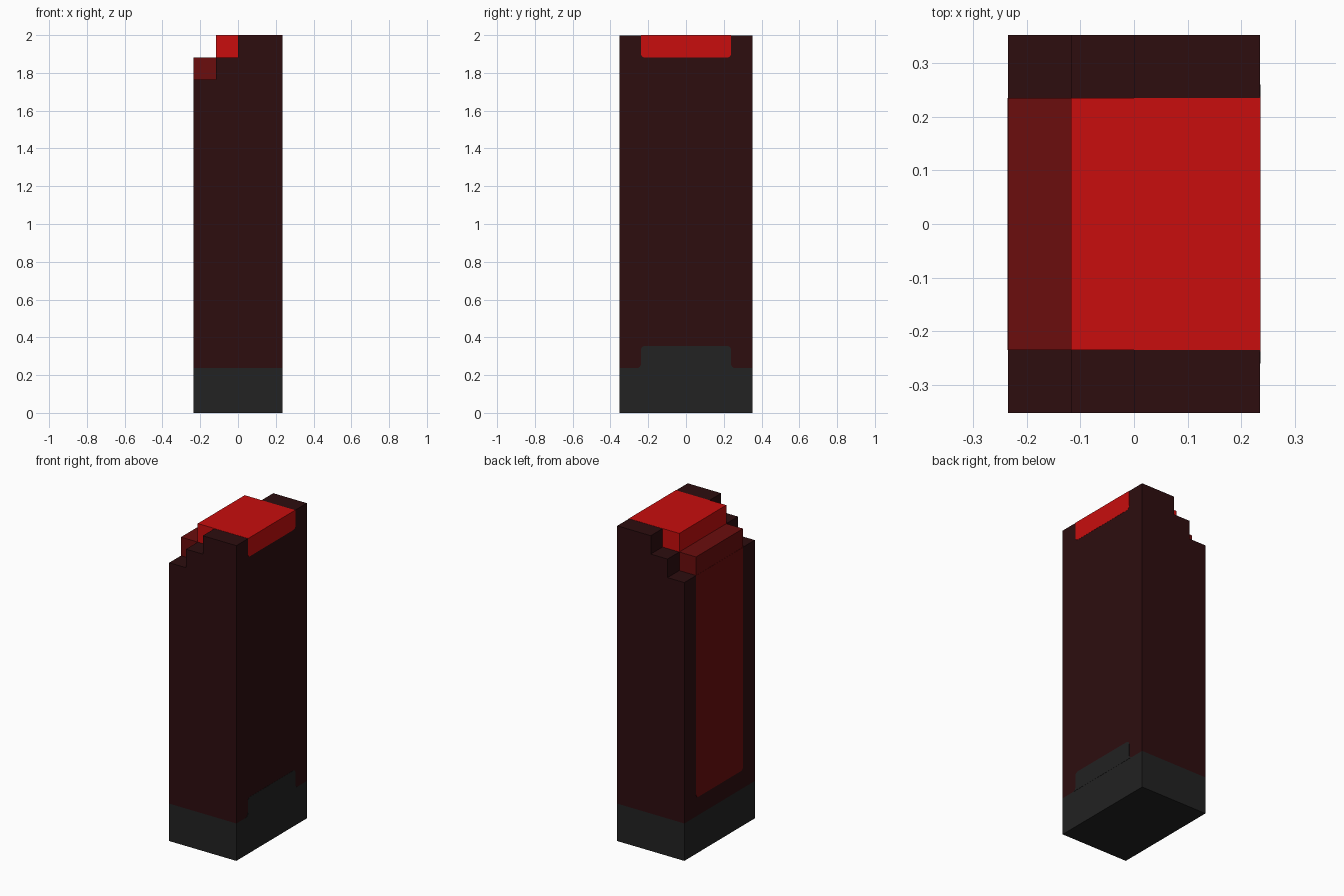
import bpy, bmesh, math

if "Cube" in bpy.data.objects:
    bpy.data.objects.remove(bpy.data.objects["Cube"])

U = 2 / 17            # one block step
HX, HY = 2 * U, 3 * U  # half width and half depth
PY = 2 * U            # half depth of the coloured middle band
T = 0.001             # thickness of painted plates
BASE = 2 * U + 0.002
TOP = 2 - T


def material(name, rgb):
    m = bpy.data.materials.new(name)
    m.diffuse_color = (*rgb, 1)
    m.use_nodes = True
    m.node_tree.nodes["Principled BSDF"].inputs["Base Color"].default_value = m.diffuse_color
    return m


DARK = material("dark maroon", (0.0262, 0.0040, 0.0048))
RED = material("bright red", (0.578, 0.0040, 0.0040))
DEEP = material("deep red", (0.147, 0.0040, 0.0040))
GREY = material("charcoal", (0.0160, 0.0160, 0.0160))


def prism(name, mat, profile, axis, lo, hi):
    """Extrude a flat profile: (x, z) along y, or (y, z) along x."""
    bm = bmesh.new()
    place = (lambda p, d: (p[0], d, p[1])) if axis == 'y' else (lambda p, d: (d, p[0], p[1]))
    face = bm.faces.new([bm.verts.new(place(p, lo)) for p in profile])
    ext = bmesh.ops.extrude_face_region(bm, geom=[face])
    shift = (0, hi - lo, 0) if axis == 'y' else (hi - lo, 0, 0)
    bmesh.ops.translate(bm, vec=shift, verts=[v for v in ext['geom'] if isinstance(v, bmesh.types.BMVert)])
    bmesh.ops.recalc_face_normals(bm, faces=bm.faces)
    me = bpy.data.meshes.new(name)
    bm.to_mesh(me)
    bm.free()
    me.materials.append(mat)
    ob = bpy.data.objects.new(name, me)
    bpy.context.collection.objects.link(ob)
    return ob


def rect(a, b, c, d):
    return [(a, c), (b, c), (b, d), (a, d)]


def arc(cy, cz, r, a0, a1, n=4):
    return [(cy + r * math.cos(math.radians(a0 + (a1 - a0) * i / n)),
             cz + r * math.sin(math.radians(a0 + (a1 - a0) * i / n))) for i in range(n + 1)]


def mirrored(half):
    """Close a right-hand half outline with its mirror image."""
    return half + [(-y, z) for y, z in reversed(half)]


# Charcoal base and stepped body
prism("base", GREY, rect(-HX, HX, 0, BASE), 'y', -HY, HY)
prism("body", DARK, [(-HX, BASE), (HX, BASE), (HX, TOP), (0, TOP), (0, 16 * U),
                     (-U, 16 * U), (-U, 15 * U), (-HX, 15 * U)], 'y', -HY, HY)

# Raised steps and top surface of the middle band
prism("lower_step", DEEP, rect(-HX, -U, 15 * U, 16 * U), 'y', -PY, PY)
prism("upper_step", RED, [(-U, 16 * U), (0, 16 * U), (0, TOP), (HX, TOP),
                          (HX, 2), (-U, 2)], 'y', -PY, PY)

# Painted plates with small rounded corners
R = 0.022
W = PY + 0.003
prism("right_red_patch", RED,
      mirrored(arc(W - R, 16 * U - 0.002 + R, R, -90, 0) + [(W, 2)]), 'x', HX, HX + T)
prism("right_base_tab", GREY,
      mirrored(arc(W + R, BASE + R, R, 270, 180) + arc(W - R, 3 * U + 0.002 - R, R, 0, 90)),
      'x', HX, HX + T)
prism("left_panel", DEEP,
      mirrored(arc(PY - R, 3 * U + R, R, -90, 0) + [(PY, 15 * U)]), 'x', -HX - T, -HX)
